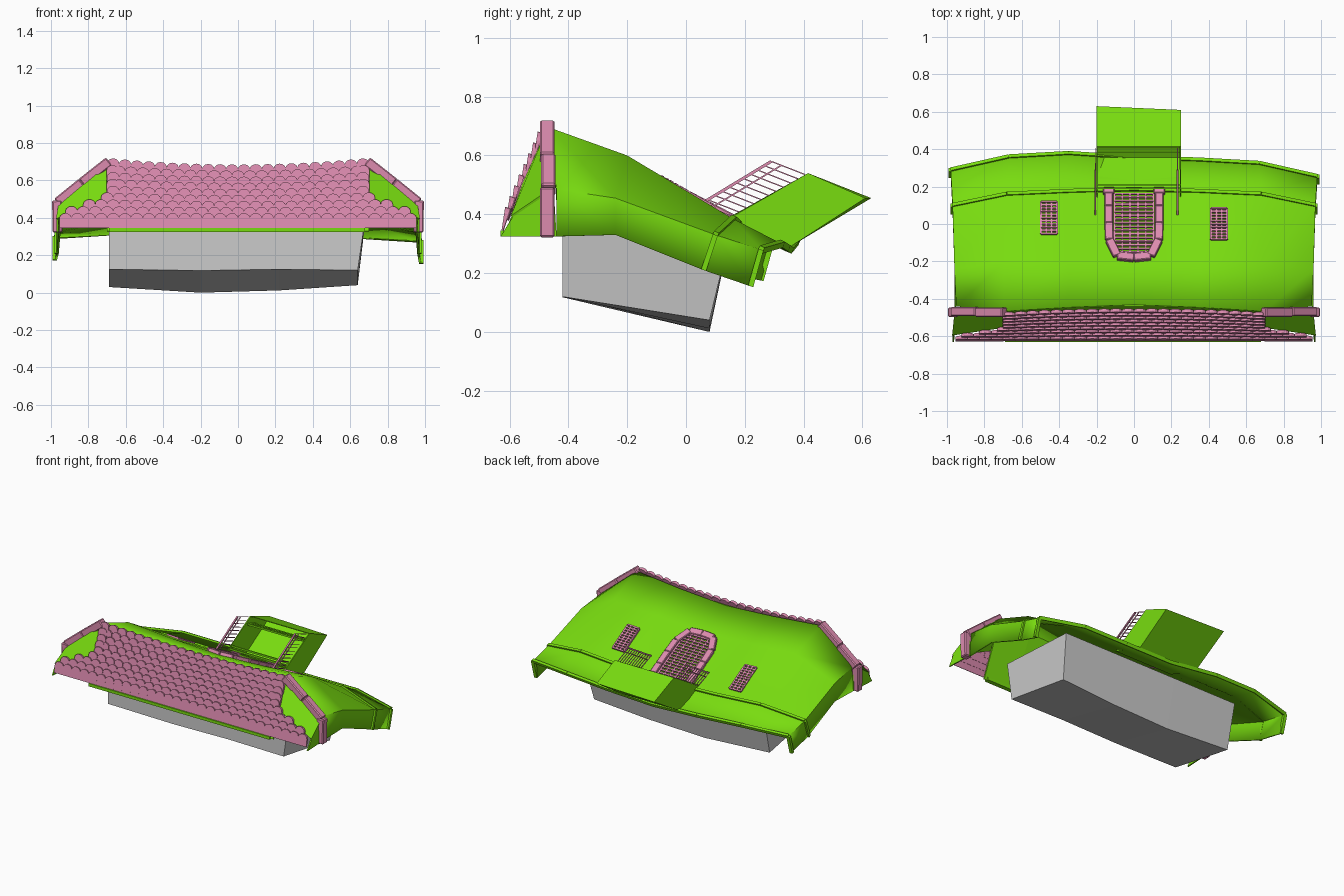
import bpy, bmesh, math
from mathutils import Vector, Matrix

if "Cube" in bpy.data.objects:
    bpy.data.objects.remove(bpy.data.objects["Cube"])

def mat(name, c):
    m = bpy.data.materials.new(name)
    m.diffuse_color = (*c, 1)
    m.use_nodes = True
    m.node_tree.nodes["Principled BSDF"].inputs["Base Color"].default_value = m.diffuse_color
    return m
GREEN = mat("green", (0.19, 0.72, 0.005))
PINK = mat("pink", (0.72, 0.26, 0.43))

def finish(name, bm, material=None, solid=0, smooth=None, fix=True):
    if fix:
        bmesh.ops.recalc_face_normals(bm, faces=bm.faces)
    me = bpy.data.meshes.new(name)
    bm.to_mesh(me)
    bm.free()
    ob = bpy.data.objects.new(name, me)
    bpy.context.collection.objects.link(ob)
    if material:
        me.materials.append(material)
    if solid:
        md = ob.modifiers.new("thickness", 'SOLIDIFY')
        md.thickness, md.offset = solid, -1
    if smooth:
        bpy.ops.object.select_all(action='DESELECT')
        ob.select_set(True)
        bpy.context.view_layer.objects.active = ob
        bpy.ops.object.shade_smooth_by_angle(angle=math.radians(smooth))
    return ob

def bar(bm, p, q, w, h, up=(0, 0, 1)):
    """Box from p to q, width w, height h along up."""
    p, q = Vector(p), Vector(q)
    x = (q - p).normalized()
    y = Vector(up).cross(x).normalized()
    z = x.cross(y)
    m = Matrix((x, y, z)).transposed().to_4x4()
    m.translation = (p + q) / 2
    bmesh.ops.create_cube(bm, size=1, matrix=m @ Matrix.Diagonal(((q - p).length, w, h, 1)))

def face(bm, pts):
    return bm.faces.new([bm.verts.new(p) for p in pts])

# --- roof shell: rows run front to back; each is wall foot, wall top, shoulder, centre
ROWS = [[(.96, -.44, .325), (.95, -.44, .485), (.70, -.465, .695), (0, -.43, .658)],
        [(.96, -.24, .33), (.96, -.24, .455), (.69, -.20, .60), (0, -.20, .56)],
        [(.97, .06, .21), (.97, .10, .33), (.68, .16, .385), (0, .185, .362)],
        [(.98, .22, .155), (.98, .255, .28), (.67, .325, .30), (0, .355, .28)]]

def section(i):
    a, b, s, c = [Vector(p) for p in ROWS[i]]
    mid = s.lerp(c, .6)
    mid.x = .35
    half = [a, b, s, mid, c]
    left = []
    for p in half[:-1]:
        d = Vector((-p.x, p.y, p.z))
        if i == 3:
            d += Vector((0, .035, .02))
        left.append(d)
    return left + half[::-1]

secs = [section(i) for i in range(4)]
bm = bmesh.new()
grid = [[bm.verts.new(p) for p in s] for s in secs]
for r0, r1 in zip(grid, grid[1:]):
    for k in range(len(r0) - 1):
        bm.faces.new((r0[k], r0[k + 1], r1[k + 1], r1[k]))
bm.normal_update()
if sum(f.normal.z for f in bm.faces) < 0:
    bmesh.ops.reverse_faces(bm, faces=bm.faces)
finish("roof_shell", bm, GREEN, .012, 35, fix=False)

def roof(x, y, lift=0):
    """Point on the top of the roof, lifted along its normal."""
    t = abs(x) / .69
    t = t * .8 if t < .5 else .4 + (t - .5) * 1.2
    row = [Vector(r[3]).lerp(Vector(r[2]), t) for r in ROWS]
    for a, b in zip(row, row[1:]):
        if y <= b.y or b is row[-1]:
            z = a.z + (b.z - a.z) * (y - a.y) / (b.y - a.y)
            return Vector((x, y, z)) + Vector((0, .5, .86)) * lift

# raised bands along the back of the roof
bm = bmesh.new()
for s in secs[2:]:
    for p, q in zip(s, s[1:]):
        bar(bm, p, q, .018, .022, (0, .4, .9) if abs(p.x - q.x) > .1 else (1, 0, 0))
finish("roof_bands", bm, GREEN)

# --- grey base: slanted underside, slightly bowed along x
bm = bmesh.new()
prev = first = None
for x, zf, zb in ((-.69, .125, .03), (-.2, .118, 0), (.22, .125, .012), (.64, .12, .04)):
    xt = x + (.035 if x > .5 else 0)
    ring = [bm.verts.new(p) for p in ((xt, -.42, .36), (x, -.42, zf), (x, .08, zb), (xt, .15, .33))]
    if prev:
        for k in range(4):
            bm.faces.new((prev[k], prev[k - 1], ring[k - 1], ring[k]))
    first = first or ring
    prev = ring
bm.faces.new(first)
bm.faces.new(prev)
finish("base", bm)

# --- front slope (bowed back at its middle): backing panel, sill and hipped cheeks
def front(x, z, out=0):
    bow = .045 * max(0, 1 - (x / .7) ** 2) * (z - .33) / .35
    return Vector((x, -.62 + .42 * (z - .33) + bow - out, z))

bm = bmesh.new()
cols = []
for k in range(7):
    x = -.7 + 1.4 * k / 6
    cols.append([bm.verts.new(front(x, z)) for z in (.33, .692 - .035 * (1 - (x / .7) ** 2))])
for a, b in zip(cols, cols[1:]):
    bm.faces.new((a[0], b[0], b[1], a[1]))
finish("front_backing", bm, GREEN, .01)
bm = bmesh.new()
bar(bm, (-.69, -.615, .335), (.68, -.615, .335), .03, .02)
finish("front_sill", bm, GREEN)
bm = bmesh.new()
for s in (-1, 1):
    face(bm, [(.7 * s, -.465, .69), (.7 * s, -.55, .5), (.97 * s, -.59, .39), (.955 * s, -.45, .485)])
    face(bm, [(.97 * s, -.63, .325), (.96 * s, -.44, .325), (.955 * s, -.45, .485), (.97 * s, -.59, .39)])
finish("front_cheeks", bm, GREEN, .008)

# --- fish-scale tiles, round end upward
bm = bmesh.new()
W, STEP = .0636, .037
up = Vector((0, .32, .947))
nrm = Vector((0, -.947, .32))
def tile(x, z, l=.05):
    base = front(x, z, .008)
    r = W * .52
    shape = [(-r, 0), (r, 0)] + [(r * math.cos(a), l + r * .85 * math.sin(a))
                                 for a in [math.pi * k / 6 for k in range(7)]]
    loops = []
    for off in (0, .011):
        loops.append([bm.verts.new(base + Vector((u, 0, 0)) + up * v + nrm * off * (.5 + 16 * v))
                      for u, v in shape])
    b, t = loops
    bm.faces.new(t)
    bm.faces.new(b[::-1])
    for k in range(len(b)):
        bm.faces.new((b[k - 1], b[k], t[k], t[k - 1]))

EDGE = (.94, .91, .84, .75)
for r in range(9):
    lim = EDGE[r] if r < 4 else .67
    n = int(2 * lim / W) + (r % 2 != int(2 * lim / W) % 2)
    xs = [(k - (n - 1) / 2) * W for k in range(n)]
    xs = [x for x in xs if abs(x) <= lim]
    if r > 3 and xs[-1] < lim - .012:
        xs += [-lim, lim]
    for x in xs:
        sag = .035 * (1 - min(1, abs(x) / .7) ** 2) * r / 8
        tile(x, .345 + STEP * r - sag)
finish("front_tiles", bm, PINK)

# --- stone rake trim at both ends of the front
bm = bmesh.new()
for s in (-1, 1):
    for p, q in (((.965, .322), (.968, .492)), ((.966, .482), (.835, .588)), ((.835, .588), (.69, .702))):
        y = -.472 + (.004 if q[0] == .835 else 0)
        bar(bm, (p[0] * s, y, p[1]), (q[0] * s, y, q[1]), .052, .05, (0, 1, 0))
ob = finish("rake_stones", bm, PINK)
ob.modifiers.new("soft", 'BEVEL').width = .006

# --- arched roof window with stone frame
N = (0, .5, .86)
path = [(-.135, .18), (-.135, .09), (-.135, 0), (-.132, -.09), (-.09, -.175), (0, -.185)]
path += [(-x, y) for x, y in path[-2::-1]]
bm = bmesh.new()
for a, b in zip(path, path[1:]):
    bar(bm, roof(*a, .006), roof(*b, .006), .045, .032, N)
for s in (-1, 1):
    bar(bm, roof(.165 * s, .17, .008), roof(.105 * s, .17, .008), .035, .04, N)
finish("arch_window_frame", bm, PINK).modifiers.new("soft", 'BEVEL').width = .004

def lattice(name, cx, y0, y1, w, rows, cols):
    bm = bmesh.new()
    for k in range(rows):
        y = y0 + (y1 - y0) * k / (rows - 1)
        bar(bm, roof(cx - w, y, .006), roof(cx + w, y, .006), .010, .012, N)
    for k in range(cols):
        x = cx - w + 2 * w * k / (cols - 1)
        bar(bm, roof(x, y0, .004), roof(x, y1, .004), .010, .012, N)
    finish(name, bm, PINK)
lattice("arch_window_lattice", 0, -.155, .16, .105, 17, 6)
lattice("left_window", -.455, -.055, .115, .043, 11, 4)
lattice("right_window", .455, -.085, .08, .043, 11, 4)

# --- tilted box dormer at the back, open on its upper front side
A, B, C, D = (.12, .37), (.415, .54), (.63, .455), (.355, .29)
bm = bmesh.new()
L = [bm.verts.new((-.2, *p)) for p in (A, B, C, D)]
R = [bm.verts.new((.25, p[0] - (.02 if p == C else 0), p[1])) for p in (A, B, C, D)]
bm.faces.new(L)
bm.faces.new(R[::-1])
for k in (1, 2, 3):
    j = (k + 1) % 4
    bm.faces.new((L[k], R[k], R[j], L[j]))
finish("dormer_box", bm, GREEN, .008)

# slats across the dormer opening
bm = bmesh.new()
for y in (.17, .19, .21, .385, .405, .425, .445):
    z = .37 + (y - .12) * .586 - (.01 if y < .38 else .03 + (y - .385) * .9)
    bar(bm, (-.195, y, z), (.245, y, z), .008, .012)
finish("dormer_slats", bm, GREEN)

# railings on both dormer edges
bm = bmesh.new()
for x in (-.207, .232):
    top0, top1 = Vector((x, .05, .435)), Vector((x, .29, .58))
    drop = Vector((0, .115, -.045))
    bar(bm, top0, top1, .010, .010)
    bar(bm, top0 + drop * .3, top1 + drop * .3, .005, .005)
    for k in range(11):
        p = top0.lerp(top1, k / 10)
        bar(bm, p, p + drop, .004, .004)
finish("dormer_railings", bm, PINK)
